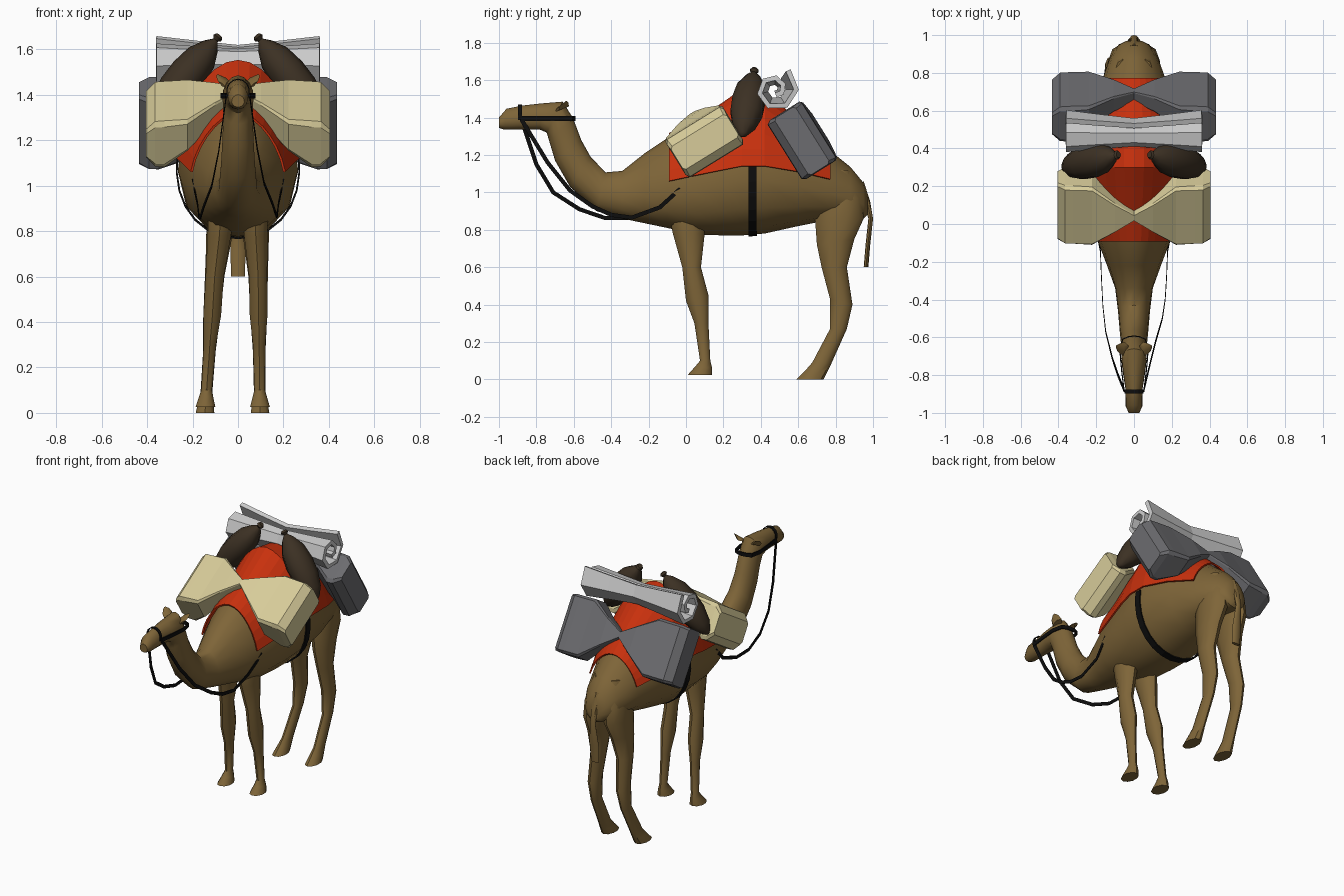
import bpy, bmesh, math
from mathutils import Vector

if "Cube" in bpy.data.objects:
    bpy.data.objects.remove(bpy.data.objects["Cube"])


def material(name, rgb):
    m = bpy.data.materials.new(name)
    m.diffuse_color = (*rgb, 1)
    m.use_nodes = True
    m.node_tree.nodes["Principled BSDF"].inputs["Base Color"].default_value = m.diffuse_color
    return m


HIDE = material("hide", (.21, .13, .04))
RED = material("red_cloth", (.58, .03, .004))
CREAM = material("cream", (.68, .60, .32))
SKIN = material("dark_leather", (.045, .03, .017))
BLACK = material("black_strap", (.004, .004, .004))
GREY = material("dark_grey", (.15, .15, .16))


def loft(name, rings, mat=None, smooth=False, closed=True, thick=0):
    """Skin a list of equal-length point rings; closed rings get end caps."""
    bm = bmesh.new()
    vs = [[bm.verts.new(p) for p in r] for r in rings]
    n = len(rings[0])
    for a, b in zip(vs, vs[1:]):
        for i in range(n if closed else n - 1):
            j = (i + 1) % n
            bm.faces.new((a[i], a[j], b[j], b[i]))
    if closed and not thick:
        bm.faces.new(vs[0])
        bm.faces.new(vs[-1])
    bmesh.ops.recalc_face_normals(bm, faces=bm.faces)
    me = bpy.data.meshes.new(name)
    bm.to_mesh(me)
    bm.free()
    ob = bpy.data.objects.new(name, me)
    bpy.context.collection.objects.link(ob)
    if mat:
        me.materials.append(mat)
    if thick:
        mod = ob.modifiers.new("thickness", 'SOLIDIFY')
        mod.thickness, mod.offset = thick, 0
    if smooth:
        bpy.ops.object.select_all(action='DESELECT')
        ob.select_set(True)
        bpy.context.view_layer.objects.active = ob
        bpy.ops.object.shade_smooth_by_angle(angle=math.radians(40))
    return ob


def oval(ty, tz, by, bz, w, x=0, k=0, n=14):
    """Oval ring between a top and a bottom point in side view, half width w."""
    t, b = Vector((0, ty, tz)), Vector((0, by, bz))
    c, h = (t + b) / 2, (t - b) / 2
    out = []
    for i in range(n):
        a = 2 * math.pi * i / n
        out.append(c + h * math.cos(a)
                   + Vector((x + w * math.sin(a) * (1 - k * math.cos(a)), 0, 0)))
    return out


# Head and neck: top y, top z, bottom y, bottom z, half width
neck = [(-1, 1.40, -1, 1.345, .028), (-.96, 1.447, -.97, 1.335, .044),
        (-.87, 1.465, -.87, 1.335, .046), (-.78, 1.475, -.78, 1.335, .06),
        (-.66, 1.485, -.745, 1.32, .068), (-.605, 1.40, -.73, 1.27, .065),
        (-.56, 1.28, -.70, 1.17, .068), (-.51, 1.19, -.62, 1.03, .075),
        (-.43, 1.107, -.48, .90, .085), (-.34, 1.115, -.34, .86, .10)]
# Trunk: y, top z, bottom z, half width
trunk = [(-.22, 1.21, .835, .14), (-.1, 1.29, .81, .185), (.05, 1.36, .775, .22),
         (.2, 1.46, .77, .25), (.3, 1.53, .77, .26), (.42, 1.51, .78, .26),
         (.6, 1.37, .82, .225), (.75, 1.24, .85, .17), (.88, 1.135, .86, .125),
         (.95, 1.05, .86, .08), (.97, .98, .88, .04)]
loft("body", [oval(*r, k=.1) for r in neck]
     + [oval(y, t, y, b, w, k=.2) for y, t, b, w in trunk], HIDE, True)


def trunk_at(y, off):
    """Interpolated trunk section: centre z, half height, half width."""
    for p, q in zip(trunk, trunk[1:]):
        if p[0] <= y <= q[0]:
            f = (y - p[0]) / (q[0] - p[0])
            t, b, w = (p[i] + (q[i] - p[i]) * f for i in (1, 2, 3))
            return (t + b) / 2, (t - b) / 2 + off, w + off


def wrap(y, z_edge, off, under=False, n=15):
    """Strip of points over the back (or under the belly) ending at z_edge."""
    c, h, w = trunk_at(y, off)
    lim = math.acos((z_edge - c) / h)
    lo, hi = (lim, 2 * math.pi - lim) if under else (-lim, lim)
    pts = []
    for i in range(n):
        a = lo + (hi - lo) * i / (n - 1)
        pts.append((w * math.sin(a) * (1 - .2 * math.cos(a)), y, c + h * math.cos(a)))
    return pts


# Saddle cloth and girth
edge = [(-.09, 1.06), (.05, 1.09), (.2, 1.12), (.3, 1.14), (.42, 1.14), (.6, 1.11), (.77, 1.07)]
loft("saddle_cloth", [wrap(y, z, .018) for y, z in edge], RED, closed=False, thick=.01)
loft("girth", [wrap(y, 1.14, .005, True) for y in (.335, .378)], BLACK, closed=False, thick=.008)

# Legs: back y, z, front y, z, half width, distance from the middle
front = [(.06, 1.05, -.06, 1.05, .05, .07), (.10, .88, -.09, .88, .06, .075),
         (.10, .78, -.07, .78, .054, .077), (.08, .6, -.02, .6, .042, .085),
         (.12, .45, .0, .42, .041, .085), (.12, .3, .045, .3, .029, .085),
         (.13, .1, .075, .1, .025, .085), (.14, .06, .05, .07, .034, .085),
         (.14, .025, .01, .025, .046, .085)]
hind = [(.87, 1.12, .73, 1.12, .04, .06), (.94, .97, .70, .97, .065, .07),
        (.95, .86, .69, .86, .067, .075), (.90, .75, .70, .72, .056, .08),
        (.86, .6, .725, .6, .045, .085), (.89, .40, .77, .43, .038, .085),
        (.86, .27, .77, .27, .029, .085), (.775, .08, .675, .09, .027, .085),
        (.755, .04, .64, .05, .035, .085), (.735, 0, .59, 0, .043, .085)]
for side, s, splay in (("left", -1, .06), ("right", 1, .012)):
    for nm, leg in (("front", front), ("hind", hind)):
        loft(f"{nm}_leg_{side}",
             [oval(*r, x=s * (x + splay * max(0, 1 - r[1] / .85)), n=10) for *r, x in leg],
             HIDE, True)
    # Ears
    loft(f"ear_{side}", [oval(-.625, 1.46, -.70, 1.43, .024, s * .05, n=6),
                         oval(-.63, 1.482, -.69, 1.45, .02, s * .07, n=6),
                         oval(-.64, 1.49, -.66, 1.475, .006, s * .09, n=6)], HIDE, True)

# Tail
loft("tail", [oval(*r, n=8) for r in
              [(.95, 1.06, .90, 1.0, .03), (.985, .95, .955, .93, .02), (1, .86, .975, .86, .02),
               (.985, .72, .96, .72, .034), (.975, .6, .95, .6, .03)]], HIDE, True)


# Paired bags pinched over the back: flat-ended rings with a rising underside
def saddle_bags(name, pinch, c, u, half_u, half_v, x_max, mat):
    u = Vector((0, *u)).normalized()
    v = Vector((0, u.z, -u.y)) * half_v
    shape = [(1, .8), (.92, 1), (-.92, 1), (-1, .8), (-1, -.8), (-.92, -1), (.92, -1), (1, -.8)]

    def ring(x, f, su, up, low):
        o = Vector((x * x_max, *(p + (q - p) * f for p, q in zip(pinch, c))))
        return [o + u * a * half_u * su + v * ((up + low) / 2 + b * (low - up) / 2)
                for a, b in shape]
    # x, drop from pinch, length, upper side, lower side
    half = [(.25, .5, .5, -.75, .1), (.55, .95, 1, -1, .35), (.8, 1, 1, -1, 1),
            (.9, 1, 1, -.97, .97), (1, 1, .97, -.6, .6)]
    loft(name, [ring(-x, *r) for x, *r in reversed(half)] + [ring(0, 0, .1, -.3, .3)]
         + [ring(x, *r) for x, *r in half], mat)


saddle_bags("front_bags", (.05, 1.395), (.10, 1.27), (.30, .185), .18, .12, .405, CREAM)
saddle_bags("rear_bags", (.68, 1.335), (.62, 1.275), (.2, -.32), .185, .11, .435, GREY)


# Water skins with tied necks
def water_skin(name, s):
    a, b = Vector((s * .09, .365, 1.65)), Vector((s * .375, .30, 1.30))
    d = (b - a).normalized()
    p = d.cross(Vector((0, 1, 0))).normalized()
    q = p.cross(d)
    rings = []
    for f, r in ((-.03, .016), (0, .024), (.03, .012), (.1, .04), (.25, .075), (.45, .088),
                 (.65, .085), (.85, .06), (.97, .025), (1, .006)):
        o = a.lerp(b, f)
        rings.append([o + p * r * .95 * math.cos(t) + q * r * 1.05 * math.sin(t)
                      for t in (i * math.pi / 5 for i in range(10))])
    loft(name, rings, SKIN, True)


water_skin("water_skin_left", -1)
water_skin("water_skin_right", 1)

# Rolled rug: a spiral strip, pinched in the middle
rows = []
for x, sc in ((-.36, 1), (-.18, .8), (0, .62), (.18, .8), (.36, 1)):
    row = []
    for i in range(10):
        a, r = math.radians(55 - 55 * i), (.125 - .0105 * i) * sc
        row.append((x, .475 + r * math.cos(a), 1.55 + r * math.sin(a)))
    rows.append(row)
loft("rolled_rug", rows, closed=False, thick=.028)

# Halter: nose band and cheek strap
loft("nose_band", [oval(y, 1.468, y, 1.36, .05) for y in (-.897, -.877)], BLACK, thick=.005)
half = [(.052, -.885), (.065, -.78), (.074, -.68), (.06, -.61), (.03, -.597)]
path = half + [(0, -.593)] + [(-x, y) for x, y in reversed(half)]
loft("cheek_strap", [[(x, y, z) for x, y in path] for z in (1.383, 1.408)],
     BLACK, closed=False, thick=.006)


# Reins: flat ropes hanging from the nose band to the shoulders
def rein(name, s, yz):
    xs = (.052, .085, .115, .15, .165, .172, .178, .2)
    pts = [Vector((s * x, y, z)) for x, (y, z) in zip(xs, yz)]
    rings = []
    for i, p in enumerate(pts):
        t = pts[min(i + 1, 7)] - pts[max(i - 1, 0)]
        n = Vector((0, -t.z, t.y)).normalized() * .011
        e = Vector((.002, 0, 0))
        rings.append([p + n + e, p + n - e, p - n - e, p - n + e])
    loft(name, rings, BLACK)


end = [(-.29, .865), (-.14, .92), (-.03, 1.02)]
rein("rein_left", -1, [(-.88, 1.39), (-.80, 1.15), (-.71, 1.0), (-.57, .91), (-.43, .862)] + end)
rein("rein_right", 1, [(-.88, 1.39), (-.74, 1.16), (-.62, 1.01), (-.50, .925), (-.40, .88)] + end)
